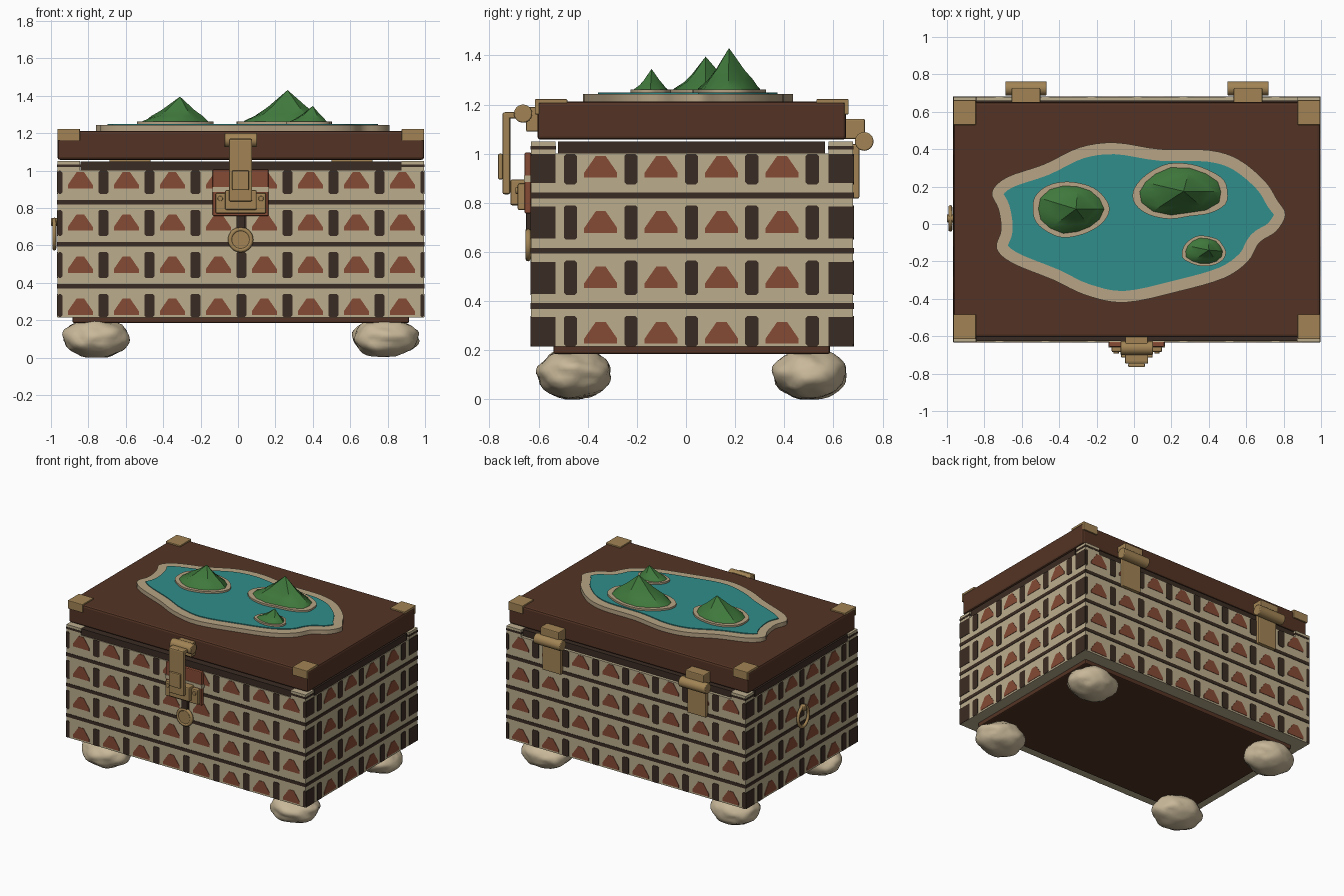
import bpy, bmesh, math, random
from mathutils import Vector, Matrix, noise

if "Cube" in bpy.data.objects:
    bpy.data.objects.remove(bpy.data.objects["Cube"])

random.seed(4)


def mat(name, r, g, b):
    m = bpy.data.materials.new(name)
    m.diffuse_color = (r, g, b, 1)
    m.use_nodes = True
    m.node_tree.nodes["Principled BSDF"].inputs["Base Color"].default_value = m.diffuse_color
    return m


CREAM = mat("cream", 0.50, 0.42, 0.27)
DARK = mat("dark_brown", 0.042, 0.025, 0.017)
CLAY = mat("terracotta", 0.24, 0.07, 0.035)
BROWN = mat("lid_brown", 0.088, 0.034, 0.018)
GOLD = mat("gold", 0.36, 0.23, 0.09)
TEAL = mat("teal", 0.028, 0.27, 0.26)
GREEN = mat("green", 0.05, 0.19, 0.045)
SAND = mat("sand", 0.47, 0.37, 0.235)
STONE = mat("stone", 0.58, 0.48, 0.32)


def finish(name, bm, m, smooth=None, bevel=0, segs=2):
    bmesh.ops.recalc_face_normals(bm, faces=bm.faces)
    me = bpy.data.meshes.new(name)
    bm.to_mesh(me)
    bm.free()
    me.materials.append(m)
    ob = bpy.data.objects.new(name, me)
    bpy.context.collection.objects.link(ob)
    if bevel:
        b = ob.modifiers.new("bevel", "BEVEL")
        b.width, b.segments = bevel, segs
    if smooth:
        bpy.ops.object.select_all(action='DESELECT')
        ob.select_set(True)
        bpy.context.view_layer.objects.active = ob
        bpy.ops.object.shade_smooth_by_angle(angle=math.radians(smooth))
    return ob


def box(name, x, y, z, m, bevel=0):
    bm = bmesh.new()
    c = Vector([(a + b) / 2 for a, b in (x, y, z)])
    s = [b - a for a, b in (x, y, z)]
    bmesh.ops.create_cube(bm, size=1, matrix=Matrix.Translation(c) @ Matrix.Diagonal((*s, 1)))
    return finish(name, bm, m, bevel=bevel)


def cyl(name, c, r, length, axis, m, bevel=0.005):
    rot = {'X': Matrix.Rotation(math.pi / 2, 4, 'Y'), 'Y': Matrix.Rotation(math.pi / 2, 4, 'X')}[axis]
    bm = bmesh.new()
    bmesh.ops.create_cone(bm, cap_ends=True, segments=24, radius1=r, radius2=r, depth=length,
                          matrix=Matrix.Translation(c) @ rot)
    return finish(name, bm, m, 40, bevel)


def ring(name, c, r, tube, axis, m, stretch=1):
    bm = bmesh.new()
    n, k = 28, 8
    grid = []
    for i in range(n):
        a = 2 * math.pi * i / n
        row = []
        for j in range(k):
            t = 2 * math.pi * j / k
            u, v = (r + tube * math.cos(t)) * math.cos(a), (r + tube * math.cos(t)) * math.sin(a) * stretch
            w = tube * math.sin(t)
            p = (u, w, v) if axis == 'Y' else (w, u, v)
            row.append(bm.verts.new(Vector(c) + Vector(p)))
        grid.append(row)
    for i in range(n):
        for j in range(k):
            bm.faces.new((grid[i][j], grid[(i + 1) % n][j], grid[(i + 1) % n][(j + 1) % k], grid[i][(j + 1) % k]))
    return finish(name, bm, m, 60)


def prism(bm, low, high):
    a, b = [bm.verts.new(p) for p in low], [bm.verts.new(p) for p in high]
    n = len(a)
    bm.faces.new(a)
    bm.faces.new(b)
    for i in range(n):
        bm.faces.new((a[i], a[(i + 1) % n], b[(i + 1) % n], b[i]))


def slab(name, pts, z0, z1, m):
    bm = bmesh.new()
    prism(bm, [(x, y, z0) for x, y in pts], [(x, y, z1) for x, y in pts])
    return finish(name, bm, m, 40)


X0, X1, Y0, Y1 = -0.965, 0.995, -0.63, 0.68

# Chest walls and base
for nm, y in (("front_wall", (Y0, Y0 + 0.1)), ("back_wall", (Y1 - 0.1, Y1))):
    box(nm, (X0, X1), y, (0.215, 1.0), CREAM)
for nm, x in (("left_wall", (X0, X0 + 0.1)), ("right_wall", (X1 - 0.1, X1))):
    box(nm, x, (Y0 + 0.1, Y1 - 0.1), (0.215, 1.0), CREAM)
box("base_board", (-0.885, 0.915), (-0.54, 0.585), (0.185, 0.23), BROWN, 0.008)

# Painted wall pattern: stripes, bars and stepped hills as thin plates
WALLS = {
    "front": (X0, X1, lambda u, z, d: (u, Y0 - d, z)),
    "back": (X0, X1, lambda u, z, d: (u, Y1 + d, z)),
    "left": (Y0, Y1, lambda u, z, d: (X0 - d, u, z)),
    "right": (Y0, Y1, lambda u, z, d: (X1 + d, u, z)),
}
for side, (lo, hi, place) in WALLS.items():
    dark, clay = bmesh.new(), bmesh.new()

    def plate(bm, pts):
        prism(bm, [place(u, z, -0.002) for u, z in pts], [place(u, z, 0.003) for u, z in pts])

    def bar(u0, u1, z0, z1, c=0.0):
        u0, u1, z0, z1 = max(u0, lo), min(u1, hi), max(z0, 0.216), min(z1, 0.999)
        plate(dark, [(u0 + c, z0), (u1 - c, z0), (u1, z0 + c), (u1, z1 - c), (u1 - c, z1),
                     (u0 + c, z1), (u0, z1 - c), (u0, z0 + c)] if c else
              [(u0, z0), (u1, z0), (u1, z1), (u0, z1)])

    long_wall = side in ("front", "back")
    for r in range(4):
        b = 0.155 + 0.225 * r
        if r:
            bar(lo, hi, b - 0.012, b + 0.012)
        first, count = (-0.966, 9) if long_wall else (-0.47, 5)
        for k in range(count):
            u = first + 0.246 * k
            bar(u - 0.027, u + 0.027, b + 0.045, b + 0.185, 0.009)
        if not long_wall:
            bar(lo, lo + 0.1, b + 0.05, b + 0.18)
            bar(hi - 0.1, hi, b + 0.05, b + 0.18)
        for k in range(8 if long_wall else 4):
            u, z = (-0.843 if long_wall else -0.347) + 0.246 * k, b + 0.073
            plate(clay, [(u - 0.067, z), (u + 0.067, z), (u + 0.067, z + 0.02), (u + 0.02, z + 0.088),
                         (u - 0.02, z + 0.088), (u - 0.067, z + 0.02)])
    finish(side + "_bars", dark, DARK)
    finish(side + "_hills", clay, CLAY)

# Upper rim with raised corner posts
for nm, y in (("front_rim", (Y0 + 0.005, -0.54)), ("back_rim", (0.59, Y1 - 0.02))):
    box(nm, (-0.843, 0.873), y, (0.99, 1.047), DARK)
for nm, x in (("left_rim", (X0 + 0.005, -0.87)), ("right_rim", (0.9, X1 - 0.005))):
    box(nm, x, (-0.52, 0.565), (0.99, 1.05), DARK)
for x in ((X0, X0 + 0.12), (X1 - 0.12, X1)):
    for y in ((Y0, Y0 + 0.1), (Y1 - 0.1, Y1)):
        box("corner_post", x, y, (0.99, 1.05), CREAM)
        box("corner_post_stripe", (x[0] - 0.002, x[1] + 0.002), (y[0] - 0.002, y[1] + 0.002), (1.018, 1.032), DARK)

# Lid with corner brackets
LY0, LY1 = -0.605, 0.652
lid = box("lid", (X0, X1), (LY0, LY1), (1.057, 1.212), BROWN, 0.014)
for x in ((X0, X0 + 0.12), (X1 - 0.12, X1)):
    for sy, edge in ((1, LY0), (-1, LY1)):
        ys = sorted((edge - 0.01 * sy, edge + 0.122 * sy))
        box("lid_bracket_top", x, ys, (1.205, 1.222), GOLD, 0.004)
        ys = sorted((edge - 0.01 * sy, edge + 0.008 * sy))
        box("lid_bracket_face", x, ys, (1.16, 1.22), GOLD, 0.004)

# Boulder feet
for i, (x, y) in enumerate(((-0.757, -0.457), (0.788, -0.457), (-0.757, 0.503), (0.788, 0.503))):
    bm = bmesh.new()
    bmesh.ops.create_icosphere(bm, subdivisions=4, radius=1)
    for v in bm.verts:
        n = v.co.normalized()
        f = 1 + 0.10 * noise.noise(n * 1.8 + Vector((i * 7.3, 2, 1))) + 0.035 * noise.noise(n * 4.5)
        v.co = Vector((x + n.x * 0.175 * f, y + n.y * 0.148 * f, max(0, 0.105 + n.z * 0.104 * f)))
    finish("stone_foot", bm, STONE, 60)

# Lake relief: sandy shore and water
SHORE = [(-.76, .17), (-.68, .25), (-.48, .32), (-.29, .41), (-.10, .435), (.14, .40), (.40, .395), (.56, .345),
         (.70, .23), (.765, .13), (.81, .05), (.76, -.04), (.67, -.10), (.61, -.20), (.48, -.29), (.24, -.36),
         (-.05, -.42), (-.26, -.38), (-.43, -.30), (-.65, -.21), (-.735, -.13), (-.71, -.03), (-.725, .08)]


def smooth_loop(pts, steps=4):
    P, n, out = [Vector(p) for p in pts], len(pts), []
    for i in range(n):
        a, b, c, d = P[i - 1], P[i], P[(i + 1) % n], P[(i + 2) % n]
        for s in range(steps):
            t = s / steps
            out.append(0.5 * (2 * b + (c - a) * t + (2 * a - 5 * b + 4 * c - d) * t * t
                              + (3 * b - a - 3 * c + d) * t ** 3))
    return out


def inset(pts, w):
    out = []
    for i, p in enumerate(pts):
        t = (pts[(i + 2) % len(pts)] - pts[i - 2]).normalized()
        out.append(p + Vector((t.y, -t.x)) * w)
    return out


shore = smooth_loop(SHORE)
slab("shore", shore, 1.205, 1.243, SAND)
slab("lake", smooth_loop(inset([Vector(p) for p in SHORE], 0.0)) and inset(shore, 0.062), 1.23, 1.249, TEAL)

# Islands: beach with a ridged, concave hill
ISLANDS = [(-.338, .08, .205, .152, -.31, .08, 1.395), (.247, .172, .255, .145, .265, .175, 1.43),
           (.375, -.145, .118, .08, .40, -.14, 1.345)]
RINGS = [(1, 0), (.97, .05), (.70, .25), (.45, .48), (.2, .77)]
for k, (cx, cy, rx, ry, px, py, top) in enumerate(ISLANDS):
    n = 14
    wob = [1 + random.uniform(-.05, .05) + 0.04 * math.cos(3 * i * 2 * math.pi / n + k) for i in range(n)]
    coast = [Vector((cx + rx * w * math.cos(2 * math.pi * i / n), cy + ry * w * math.sin(2 * math.pi * i / n)))
             for i, w in enumerate(wob)]
    slab("island_beach", smooth_loop(coast, 3), 1.24, 1.262, SAND)
    bm, peak, rows = bmesh.new(), Vector((px, py)), []
    for s, h in RINGS:
        row = []
        for i, p in enumerate(coast):
            foot = Vector((cx, cy)) + (p - Vector((cx, cy))) * 0.87
            ridge = 1 + (0.12 if i % 3 == 0 else -0.07) * (s < 0.9)
            q = peak + (foot - peak) * s * ridge
            row.append(bm.verts.new((q.x, q.y, 1.258 + (top - 1.258) * h)))
        rows.append(row)
    tip = bm.verts.new((px, py, top))
    for a, b in zip(rows, rows[1:]):
        for i in range(n):
            bm.faces.new((a[i], a[(i + 1) % n], b[(i + 1) % n], b[i]))
    for i in range(n):
        bm.faces.new((rows[-1][i], rows[-1][(i + 1) % n], tip))
    bm.faces.new(rows[0])
    finish("island_hill", bm, GREEN, 28)

# Front latch
CX = 0.014
box("latch_plate", (-0.135, 0.163), (-0.657, Y0), (0.757, 1.005), CLAY, 0.006)
box("latch_plate_band", (-0.137, 0.165), (-0.66, Y0), (0.885, 0.912), CREAM)
box("latch_block", (-0.12, 0.15), (-0.685, -0.63), (0.77, 0.88), GOLD, 0.008)
box("latch_keeper", (-0.07, 0.1), (-0.715, -0.63), (0.79, 0.895), GOLD, 0.008)
for x in (-0.095, 0.123):
    cyl("latch_rivet", (x, -0.687, 0.85), 0.014, 0.012, 'Y', GOLD, 0.003)
box("latch_strap", (CX - 0.062, CX + 0.062), (-0.747, -0.715), (0.835, 1.168), GOLD, 0.008)
box("latch_grip", (CX - 0.045, CX + 0.045), (-0.765, -0.745), (0.895, 1.0), GOLD, 0.006)
box("latch_arm", (CX - 0.062, CX + 0.062), (-0.74, -0.665), (1.143, 1.17), GOLD, 0.006)
cyl("latch_barrel", (CX, -0.663, 1.163), 0.037, 0.175, 'X', GOLD)
box("latch_mount", (CX - 0.06, CX + 0.06), (-0.65, -0.6), (1.09, 1.19), GOLD, 0.005)

# Front pull disc
box("pull_hanger", (CX - 0.022, CX + 0.022), (-0.65, -0.63), (0.68, 0.8), DARK, 0.004)
cyl("pull_disc", (CX, -0.638, 0.63), 0.055, 0.022, 'Y', GOLD)
ring("pull_rim", (CX, -0.642, 0.63), 0.056, 0.012, 'Y', GOLD)

# Left ring handle
ring("side_ring", (-0.982, 0.03, 0.66), 0.06, 0.011, 'X', GOLD, 1.25)
cyl("side_ring_mount", (-0.981, 0.03, 0.725), 0.022, 0.037, 'X', GOLD)

# Back hinges
for hx in (-0.578, 0.61):
    cyl("hinge_barrel", (hx, 0.725, 1.05), 0.038, 0.22, 'X', GOLD)
    box("hinge_upper_leaf", (hx - 0.077, hx + 0.077), (0.64, 0.728), (1.06, 1.142), GOLD, 0.006)
    box("hinge_lower_leaf", (hx - 0.077, hx + 0.077), (0.675, 0.705), (0.818, 1.04), GOLD, 0.006)
